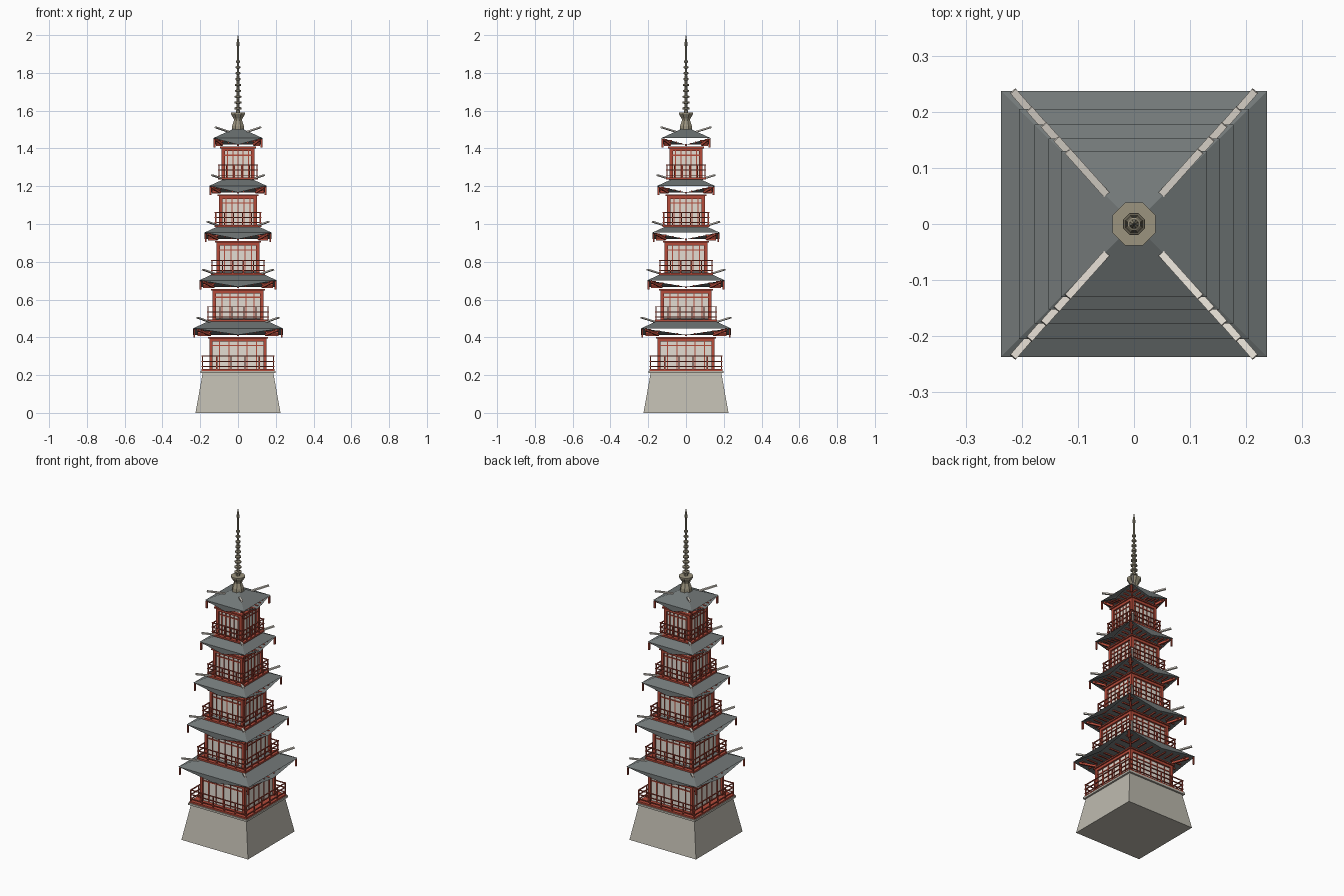
import bpy, bmesh
from math import pi, cos, sin
from mathutils import Vector, Matrix

cube = bpy.data.objects.get("Cube")
if cube:
    bpy.data.objects.remove(cube, do_unlink=True)


def material(name, rgb):
    m = bpy.data.materials.new(name)
    m.use_nodes = True
    m.diffuse_color = (*rgb, 1)
    m.node_tree.nodes["Principled BSDF"].inputs["Base Color"].default_value = (*rgb, 1)
    return m


STONE = material("stone", (0.51, 0.488, 0.425))
PLASTER = material("plaster", (0.77, 0.72, 0.65))
RED = material("red_wood", (0.46, 0.07, 0.042))
SLATE = material("slate", (0.17, 0.19, 0.19))
BRONZE = material("bronze", (0.33, 0.295, 0.21))


def finish(bm, name, mat):
    me = bpy.data.meshes.new(name)
    bm.to_mesh(me)
    bm.free()
    me.materials.append(mat)
    ob = bpy.data.objects.new(name, me)
    bpy.context.collection.objects.link(ob)


def turns():
    return [Matrix.Rotation(k * pi / 2, 4, 'Z') for k in range(4)]


def box(bm, x, y, z, sx, sy, sz, rot=Matrix()):
    m = rot @ Matrix.Translation((x, y, z)) @ Matrix.Diagonal((sx, sy, sz, 1))
    bmesh.ops.create_cube(bm, size=1, matrix=m)


def beam(bm, p, q, w, h):
    # square bar from p to q
    p, q = Vector(p), Vector(q)
    d = q - p
    m = (Matrix.Translation((p + q) / 2) @ d.to_track_quat('X', 'Z').to_matrix().to_4x4()
         @ Matrix.Diagonal((d.length, w, h, 1)))
    bmesh.ops.create_cube(bm, size=1, matrix=m)


def poly(bm, points, rot):
    bm.faces.new([bm.verts.new(rot @ Vector(p)) for p in points])


def lathe(name, profile, mat, sides=8):
    bm = bmesh.new()
    rings = []
    for r, z in profile:
        rings.append([bm.verts.new((r * cos((i + 0.5) * 2 * pi / sides),
                                    r * sin((i + 0.5) * 2 * pi / sides), z))
                      for i in range(sides)])
    for a, b in zip(rings, rings[1:]):
        for i in range(sides):
            j = (i + 1) % sides
            bm.faces.new((a[i], a[j], b[j], b[i]))
    bm.faces.new(rings[0][::-1])
    bm.faces.new(rings[-1])
    finish(bm, name, mat)


def spread(half, n):
    return [half * (2 * i / (n - 1) - 1) for i in range(n)]


# Battered stone base and its cap slab
bm = bmesh.new()
box(bm, 0, 0, 0.106, 1, 1, 0.212)
for v in bm.verts:
    half = 0.187 if v.co.z > 0.1 else 0.225
    v.co.x *= 2 * half
    v.co.y *= 2 * half
box(bm, 0, 0, 0.217, 0.396, 0.396, 0.012)
finish(bm, "stone_base", STONE)


def storey(n, floor, body, rail, under, eave):
    top = under - 0.012
    height = top - floor
    middle = (floor + top) / 2

    # Plaster core
    bm = bmesh.new()
    box(bm, 0, 0, middle, 2 * body - 0.01, 2 * body - 0.01, height)
    finish(bm, f"walls_{n}", PLASTER)

    # Timber frame on the walls
    bm = bmesh.new()
    for r in turns():
        box(bm, body - 0.003, body - 0.003, middle, 0.018, 0.018, height, r)
        for x in spread(body, 7)[1:-1]:
            box(bm, x, -body + 0.004, middle, 0.005, 0.006, height, r)
        box(bm, 0, -body + 0.004, floor + height * 0.74, 2 * body, 0.007, 0.006, r)
        box(bm, 0, -body, top - 0.014, 2 * body, 0.012, 0.016, r)
        box(bm, 0, -body - 0.006, top - 0.003, 2 * body + 0.028, 0.016, 0.008, r)
    finish(bm, f"wall_frame_{n}", RED)

    # Balcony deck and railing
    bm = bmesh.new()
    box(bm, 0, 0, floor, 2 * rail + 0.012, 2 * rail + 0.012, 0.01)
    for r in turns():
        for x in spread(rail, 6)[:-1]:
            box(bm, x, -rail, floor + 0.037, 0.006, 0.006, 0.074, r)
        for z in (0.018, 0.045, 0.072):
            box(bm, 0, -rail, floor + z, 2 * rail + 0.012, 0.006, 0.005, r)
    finish(bm, f"balcony_{n}", RED)

    # Tiled pyramid roof, sagging at the front and back eaves
    ze = under + 0.035
    bm = bmesh.new()
    for k, r in enumerate(turns()):
        poly(bm, [(-eave, -eave, ze), (eave, -eave, ze), (0, 0, ze + 0.46 * eave)], r)
        if k % 2 == 0:
            poly(bm, [(-eave, -eave, ze), (0, -eave, under), (eave, -eave, ze)], r)
    bmesh.ops.remove_doubles(bm, verts=bm.verts, dist=0.0001)
    finish(bm, f"roof_{n}", SLATE)

    # Soffit rising to the eave corners
    bm = bmesh.new()
    for r in turns():
        poly(bm, [(0, 0, under), (0, -eave, under), (-eave, -eave, ze)], r)
        poly(bm, [(0, 0, under), (eave, -eave, ze), (0, -eave, under)], r)
    bmesh.ops.remove_doubles(bm, verts=bm.verts, dist=0.0001)
    finish(bm, f"soffit_{n}", SLATE)

    # Rafters and hanging corner posts
    bm = bmesh.new()
    reach = eave * 0.9
    for r in turns():
        for x in spread(eave * 0.8, 9):
            start = max(body, abs(x))
            lift = 0.035 * abs(x) / eave
            box(bm, x, -(start + reach) / 2, under + lift - 0.002, 0.008, reach - start, 0.009, r)
        beam(bm, r @ Vector((body, -body, under)), r @ Vector((reach, -reach, ze - 0.008)), 0.011, 0.012)
        box(bm, eave - 0.006, -eave + 0.006, under + 0.008, 0.009, 0.009, 0.044, r)
    finish(bm, f"rafters_{n}", RED)

    # Upswept hip ridges
    bm = bmesh.new()
    inner = eave - 0.077
    for sx in (-1, 1):
        for sy in (-1, 1):
            beam(bm, (sx * inner * 0.93, sy * inner, ze + 0.033),
                 (sx * eave * 0.91, sy * eave, ze + 0.057), 0.013, 0.008)
    finish(bm, f"hip_ridges_{n}", PLASTER)


for n, spec in enumerate([(0.228, 0.146, 0.187, 0.413, 0.237),
                          (0.490, 0.128, 0.158, 0.667, 0.205),
                          (0.735, 0.108, 0.138, 0.920, 0.177),
                          (0.990, 0.094, 0.118, 1.167, 0.152),
                          (1.240, 0.082, 0.100, 1.420, 0.130)], 1):
    storey(n, *spec)

# Flared finial base
lathe("finial_base", [(0.036, 1.495), (0.034, 1.520), (0.023, 1.548), (0.025, 1.558),
                      (0.041, 1.582), (0.041, 1.590)], BRONZE)

# Spire rod with shrinking rings and a pointed tip
profile = [(0.011, 1.585)]
for i in range(9):
    z, r = 1.612 + i * 0.031, 0.021 - i * 0.0011
    core = 0.010 - i * 0.0005
    profile += [(core, z - 0.007), (r, z - 0.004), (r, z + 0.004), (core, z + 0.007)]
profile += [(0.005, 1.90), (0.005, 1.935), (0.009, 1.95), (0.006, 1.97), (0.001, 2.0)]
lathe("spire", profile, BRONZE)
